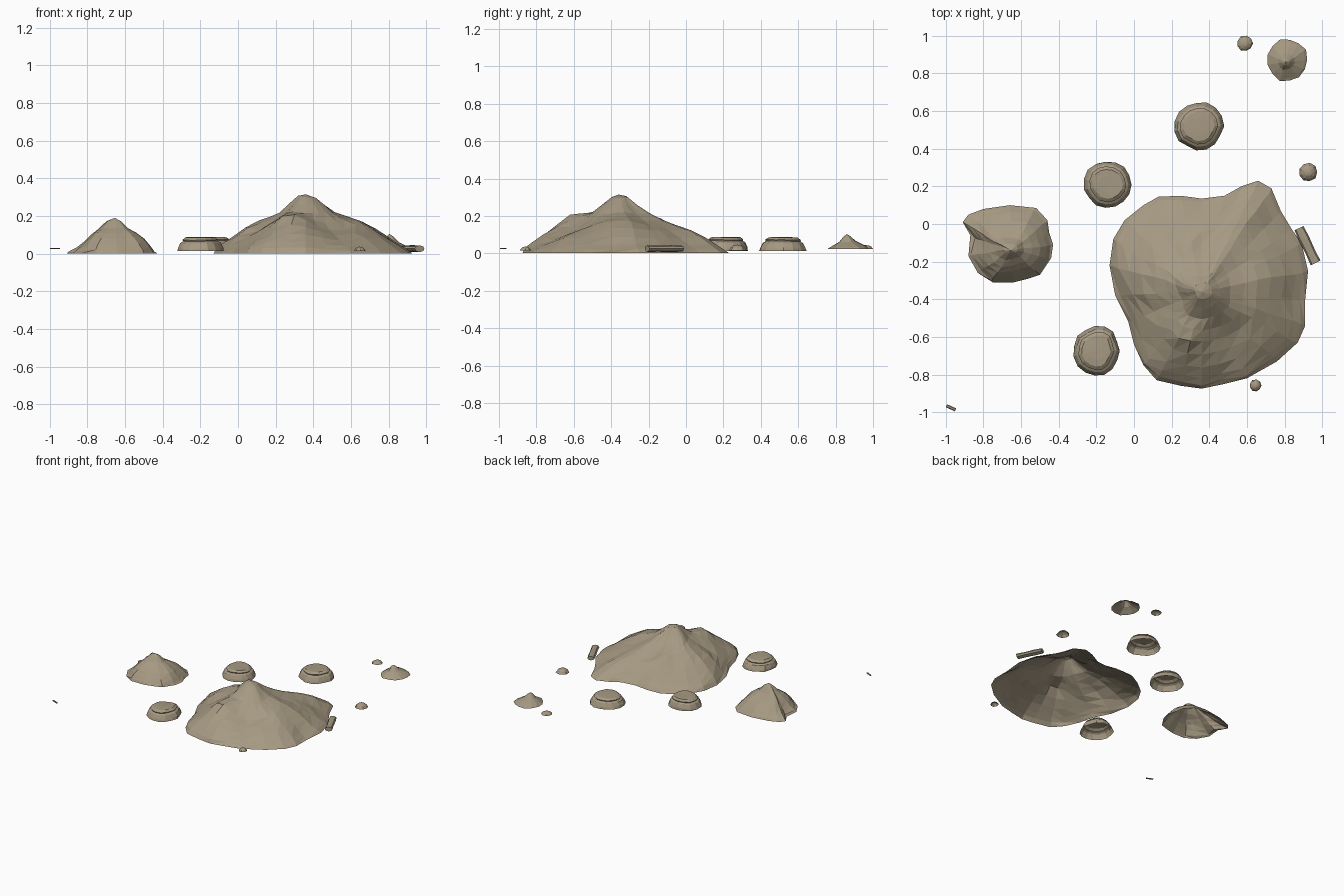
import bpy, bmesh, math, random
from mathutils import Vector, noise

if "Cube" in bpy.data.objects:
    bpy.data.objects.remove(bpy.data.objects["Cube"])

random.seed(4)
earth = bpy.data.materials.new("dry_earth")
earth.diffuse_color = (0.38, 0.32, 0.225, 1)
earth.use_nodes = True
earth.node_tree.nodes["Principled BSDF"].inputs["Base Color"].default_value = earth.diffuse_color


def finish(name, bm):
    bmesh.ops.recalc_face_normals(bm, faces=bm.faces)
    mesh = bpy.data.meshes.new(name)
    bm.to_mesh(mesh)
    bm.free()
    mesh.materials.append(earth)
    ob = bpy.data.objects.new(name, mesh)
    bpy.context.collection.objects.link(ob)
    return ob


def shell(name, outline, peak, profile, base=0.0, bumps=(), rough=0.0):
    """Open-bottomed heap: the outline shrinks towards the peak, following (t, z) steps."""
    bm = bmesh.new()
    px, py = peak
    rings = []
    for t, z in profile[1:]:
        ring = []
        for ox, oy in outline:
            x, y = px + (ox - px) * t, py + (oy - py) * t
            h = z
            if t < 0.99:
                h += sum(a * math.exp(-((x - bx) ** 2 + (y - by) ** 2) / (2 * s * s))
                         for bx, by, a, s in bumps)
                h += rough * noise.noise(Vector((x * 9, y * 9, 0.5)))
                x += rough * noise.noise(Vector((x * 9, y * 9, 5)))
                y += rough * noise.noise(Vector((x * 9, y * 9, 9)))
            ring.append(bm.verts.new((x, y, max(h, base))))
        rings.append(ring)
    top = bm.verts.new((px, py, profile[0][1]))
    n = len(outline)
    for i in range(n):
        j = (i + 1) % n
        bm.faces.new((top, rings[0][i], rings[0][j]))
        for a, b in zip(rings, rings[1:]):
            bm.faces.new((a[i], b[i], b[j]))
            bm.faces.new((a[i], b[j], a[j]))
    ob = finish(name, bm)
    # heaps must face upwards even though they are open below
    if sum(p.normal.z * p.area for p in ob.data.polygons) < 0:
        ob.data.flip_normals()
    return ob


def blob(cx, cy, rx, ry, n, wobble):
    """Irregular round outline."""
    pts = []
    for i in range(n):
        a = math.tau * i / n
        k = 1 + random.uniform(-wobble, wobble)
        pts.append((cx + rx * k * math.cos(a), cy + ry * k * math.sin(a)))
    return pts


def stick(name, a, b, r, flat, sides):
    """Rough faceted stick lying between two points."""
    a, b = Vector(a), Vector(b)
    d = (b - a).normalized()
    side = d.cross(Vector((0, 0, 1))).normalized()
    bm = bmesh.new()
    rings = []
    for t, k in ((0, 0.9), (0.3, 1.0), (0.7, 0.92), (1, 1.0)):
        c = a.lerp(b, t)
        rings.append([bm.verts.new(c + side * r * k * math.cos(math.tau * i / sides)
                                   + Vector((0, 0, flat * k * math.sin(math.tau * i / sides))))
                      for i in range(sides)])
    for p, q in zip(rings, rings[1:]):
        for i in range(sides):
            j = (i + 1) % sides
            bm.faces.new((p[i], p[j], q[j], q[i]))
    bm.faces.new(rings[0])
    bm.faces.new(rings[-1])
    finish(name, bm)


# Large mound
big = [(-.13, -.22), (-.11, -.08), (-.05, .02), (.05, .10), (.13, .145), (.25, .15), (.36, .135),
       (.48, .15), (.57, .20), (.66, .23), (.73, .19), (.78, .07), (.84, -.03), (.89, -.10),
       (.925, -.25), (.91, -.40), (.91, -.54), (.87, -.63), (.76, -.73), (.60, -.82), (.48, -.85),
       (.36, -.875), (.25, -.86), (.12, -.83), (.05, -.75), (0, -.64), (-.03, -.52), (-.10, -.38)]
shell("large_mound", big, (.36, -.36),
      [(0, .315), (.08, .302), (.17, .262), (.28, .213), (.4, .178), (.52, .152), (.65, .122),
       (.78, .084), (.89, .047), (.96, .022), (1, .002)],
      bumps=[(.28, -.60, .06, .06), (.52, -.62, -.03, .07), (.64, -.33, .02, .08),
             (.08, -.3, .02, .08), (.3, -.78, .02, .1)], rough=.014)

# Medium mound
mid = [(-.91, .01), (-.88, .05), (-.80, .08), (-.66, .10), (-.52, .085), (-.46, .02), (-.45, -.05),
       (-.43, -.11), (-.44, -.18), (-.50, -.27), (-.56, -.29), (-.64, -.31), (-.75, -.31),
       (-.83, -.26), (-.88, -.17), (-.87, -.06)]
shell("medium_mound", mid, (-.655, -.14),
      [(0, .19), (.15, .172), (.32, .135), (.5, .108), (.66, .078), (.82, .042), (.94, .014), (1, .002)],
      rough=.016)

# Flat-topped rocks: flared skirt, small lip and level cap
for i, (x, y, rx, ry) in enumerate([(-.137, .21, .128, .128), (.345, .52, .128, .128),
                                    (-.197, -.675, .122, .132)]):
    shell(f"flat_rock_{i + 1}", blob(x, y, rx, ry, 15, .06), (x, y),
          [(0, .088), (.35, .088), (.62, .086), (.76, .073), (.73, .066), (.86, .056), (.96, .03), (1, .013)],
          base=.012, rough=.006)

# Small pointed heap
shell("small_heap", blob(.815, .872, .108, .114, 13, .06), (.805, .86),
      [(0, .104), (.18, .09), (.4, .064), (.7, .047), (.9, .034), (1, .025)], base=.024, rough=.006)

# Pebbles
for i, (x, y, r, z, h) in enumerate([(.59, .96, .042, .025, .02), (.925, .275, .05, .015, .032),
                                     (.645, -.858, .031, .015, .022)]):
    shell(f"pebble_{i + 1}", blob(x, y, r, r, 9, .06), (x, y),
          [(0, z + h), (.4, z + h * .9), (.75, z + h * .55), (1, z)], base=z)

# Broken log and twig
stick("broken_log", (.877, -.022, .026), (.965, -.207, .026), .029, .018, 8)
stick("twig", (-.997, -.966, .027), (-.948, -.988, .027), .009, .004, 6)
